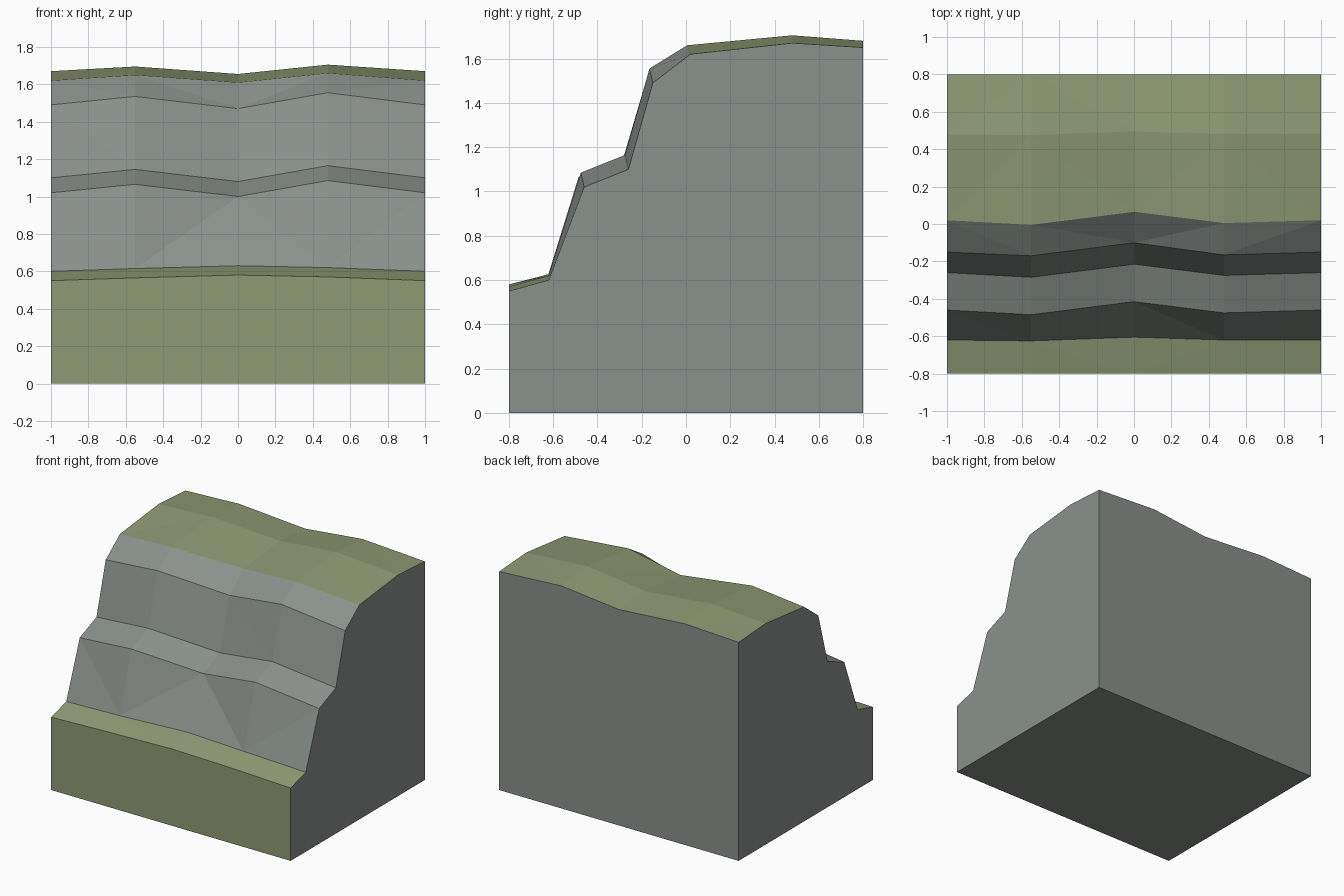
import bpy
import bmesh

if "Cube" in bpy.data.objects:
    bpy.data.objects.remove(bpy.data.objects["Cube"])


def material(name, rgb):
    mat = bpy.data.materials.new(name)
    mat.diffuse_color = (*rgb, 1)
    mat.use_nodes = True
    mat.node_tree.nodes["Principled BSDF"].inputs["Base Color"].default_value = mat.diffuse_color
    return mat


# Cross-sections from left to right: x, then (y, z) from the front lip to the back edge
end = [(-.8, .55), (-.62, .60), (-.46, 1.02), (-.26, 1.10),
       (-.15, 1.49), (.02, 1.62), (.48, 1.67), (.8, 1.65)]
bulge_left = [(-.8, .565), (-.625, .615), (-.485, 1.065), (-.285, 1.145),
              (-.17, 1.535), (-.005, 1.65), (.475, 1.695), (.8, 1.67)]
hollow = [(-.8, .58), (-.605, .63), (-.415, 1.0), (-.215, 1.08),
          (-.1, 1.47), (.065, 1.61), (.495, 1.655), (.8, 1.63)]
bulge_right = [(-.8, .57), (-.62, .62), (-.475, 1.085), (-.275, 1.165),
               (-.165, 1.555), (.005, 1.66), (.48, 1.705), (.8, 1.68)]
sections = [(-1, end), (-.55, bulge_left), (0, hollow), (.48, bulge_right), (1, end)]

GRASS, ROCK = 0, 1
# Colour of each strip: front wall, lower ledge, cliff strips, top, back wall, base
strip_colours = [GRASS, GRASS, ROCK, ROCK, ROCK, ROCK, GRASS, GRASS, ROCK, ROCK]

bm = bmesh.new()
rings = []
for x, profile in sections:
    outline = [(-.8, 0)] + profile + [(.8, 0)]
    rings.append([bm.verts.new((x, y, z)) for y, z in outline])

# Terrain skin between neighbouring sections
n = len(rings[0])
for left, right in zip(rings, rings[1:]):
    for i in range(n):
        j = (i + 1) % n
        face = bm.faces.new((left[i], right[i], right[j], left[j]))
        face.material_index = strip_colours[i]

# Flat rock ends
for ring in (rings[0], rings[-1]):
    bm.faces.new(ring).material_index = ROCK

bmesh.ops.recalc_face_normals(bm, faces=bm.faces[:])
quads = [f for f in bm.faces if len(f.verts) == 4]
bmesh.ops.triangulate(bm, faces=quads, quad_method='SHORT_EDGE')

mesh = bpy.data.meshes.new("cliff_block")
bm.to_mesh(mesh)
bm.free()
mesh.materials.append(material("grass_green", (.275, .325, .175)))
mesh.materials.append(material("rock_grey", (.255, .282, .262)))
cliff = bpy.data.objects.new("cliff_block", mesh)
bpy.context.collection.objects.link(cliff)
